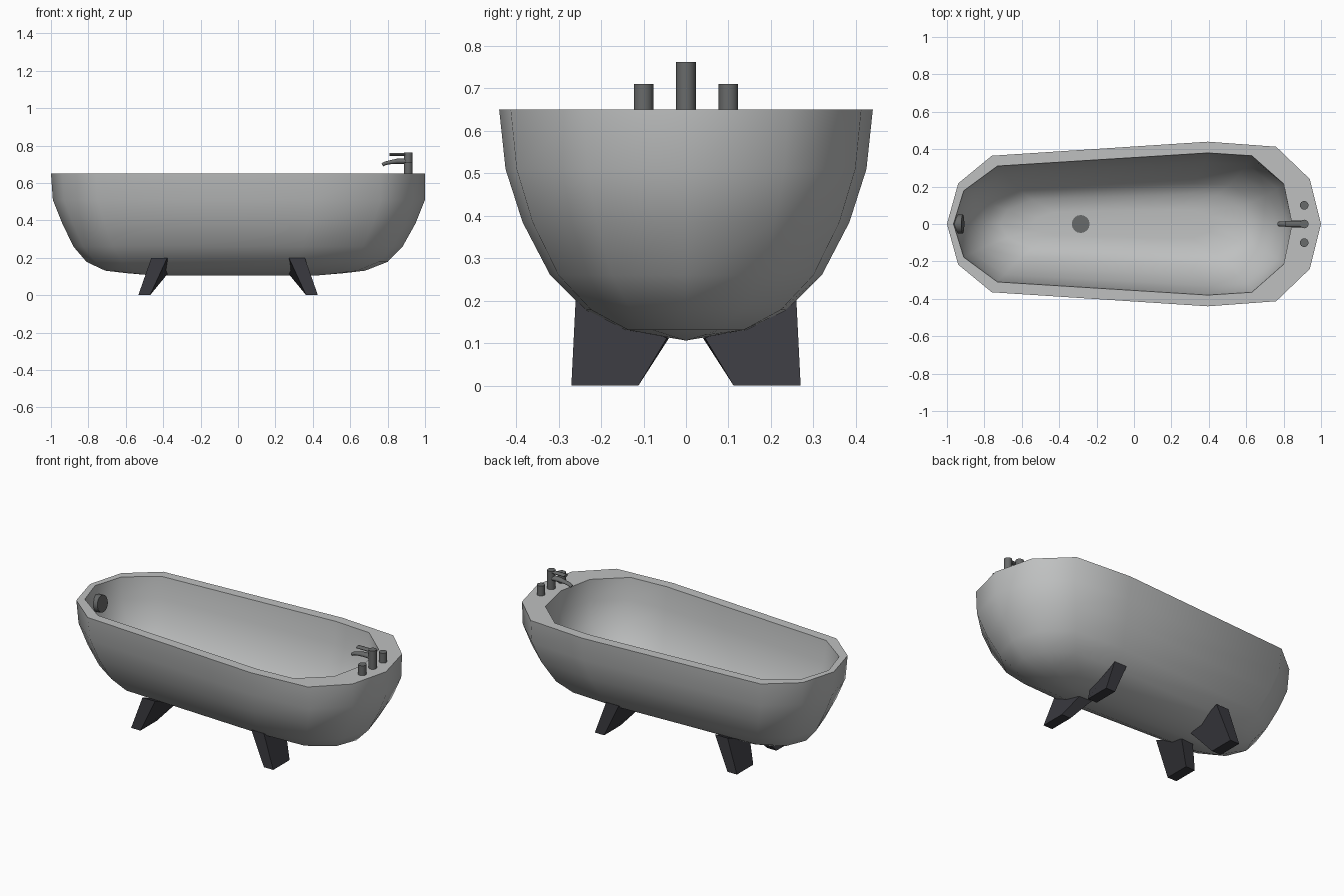
import bpy, bmesh, math
from mathutils import Vector

if "Cube" in bpy.data.objects:
    bpy.data.objects.remove(bpy.data.objects["Cube"])


def material(name, col):
    m = bpy.data.materials.new(name)
    m.diffuse_color = (*col, 1)
    m.use_nodes = True
    m.node_tree.nodes["Principled BSDF"].inputs["Base Color"].default_value = m.diffuse_color
    return m


ENAMEL = material("grey enamel", (0.52, 0.53, 0.53))
METAL = material("dark metal", (0.14, 0.145, 0.145))
IRON = material("black iron", (0.04, 0.04, 0.048))


def finish(bm, name, mat, angle=50):
    bmesh.ops.remove_doubles(bm, verts=bm.verts, dist=1e-4)
    bmesh.ops.recalc_face_normals(bm, faces=bm.faces)
    me = bpy.data.meshes.new(name)
    bm.to_mesh(me)
    bm.free()
    ob = bpy.data.objects.new(name, me)
    bpy.context.collection.objects.link(ob)
    me.materials.append(mat)
    bpy.ops.object.select_all(action='DESELECT')
    ob.select_set(True)
    bpy.context.view_layer.objects.active = ob
    if angle:
        bpy.ops.object.shade_smooth_by_angle(angle=math.radians(angle))
    return ob


def loft(bm, rings, cap=True):
    vr = [[bm.verts.new(p) for p in r] for r in rings]
    n = len(vr[0])
    for a, b in zip(vr, vr[1:]):
        for i in range(n):
            j = (i + 1) % n
            bm.faces.new((a[i], a[j], b[j], b[i]))
    if cap:
        bm.faces.new(vr[0])
    bm.faces.new(vr[-1])
    return vr


def outline(half):
    # half outline from right tip to left tip, mirrored in y
    return half + [(x, -y) for x, y in half[-2:0:-1]]


OUTER = outline([(1, 0), (0.94, 0.24), (0.76, 0.413), (0.395, 0.44),
                 (-0.76, 0.365), (-0.94, 0.217), (-1, 0)])
INNER = outline([(0.845, 0), (0.80, 0.215), (0.63, 0.365), (0.395, 0.38),
                 (-0.73, 0.31), (-0.91, 0.178), (-0.965, 0)])


def ring(shape, z, y_scale, left, right):
    # pull the ends of the outline in and narrow it
    x1, x0 = shape[0][0], shape[6][0]
    k = (x1 - right - x0 - left) / (x1 - x0)
    return [(x0 + left + (x - x0) * k, y * y_scale, z) for x, y in shape]


# tub shell: outside from the keel up, over the rim, down the inside
outside = [(0.118, 0.16, 0.40, 0.43), (0.131, 0.33, 0.29, 0.32),
           (0.178, 0.54, 0.19, 0.20), (0.26, 0.727, 0.12, 0.12),
           (0.385, 0.875, 0.06, 0.05), (0.51, 0.966, 0.01, 0.0), (0.65, 1, 0, 0)]
inside = [(0.65, 1, 0, 0), (0.52, 0.96, 0.01, 0.0), (0.40, 0.87, 0.05, 0.035),
          (0.30, 0.73, 0.10, 0.09), (0.22, 0.57, 0.17, 0.16), (0.175, 0.42, 0.25, 0.25),
          (0.165, 0.2, 0.42, 0.42)]
bm = bmesh.new()
vr = loft(bm, [ring(OUTER, *r) for r in outside] + [ring(INNER, *r) for r in inside], cap=False)
# keel line under the tub
keel = [bm.verts.new((x, 0, 0.106)) for x in (0.43, -0.46)]
first = vr[0]
for i in range(12):
    j = (i + 1) % 12
    a, b = keel[0 if i < 3 or i > 9 else 1], keel[0 if j < 4 or j > 8 else 1]
    a = keel[0] if (i <= 3 or i >= 9) else keel[1]
    b = keel[0] if (j <= 3 or j >= 9) else keel[1]
    bm.faces.new((first[j], first[i], a) if a is b else (first[j], first[i], a, b))
finish(bm, "tub", ENAMEL)

# four splayed legs, mirrored about the middle of the tub
CX = -0.053
for sx, ex in ((-1, "left"), (1, "right")):
    for sy, ey in ((-1, "front"), (1, "back")):
        bottom = [(0.417, 0.112, 0), (0.48, 0.112, 0), (0.48, 0.27, 0), (0.417, 0.27, 0)]
        top = [(0.325, 0.04, 0.112), (0.41, 0.045, 0.112), (0.41, 0.26, 0.2), (0.325, 0.26, 0.2)]
        bm = bmesh.new()
        loft(bm, [[(CX + sx * x, sy * y, z) for x, y, z in r] for r in (bottom, top)])
        finish(bm, f"{ey}_{ex}_leg", IRON, None)


def tube(name, pts, radii, sides=16, flat=1.0):
    # round tube along a path lying in the xz plane
    bm = bmesh.new()
    pts = [Vector(p) for p in pts]
    rings = []
    for i, p in enumerate(pts):
        t = (pts[min(i + 1, len(pts) - 1)] - pts[max(i - 1, 0)]).normalized()
        u = Vector((0, 1, 0))
        w = t.cross(u)
        rings.append([p + radii[i] * (math.cos(a) * u + flat * math.sin(a) * w)
                      for a in (2 * math.pi * k / sides for k in range(sides))])
    loft(bm, rings)
    return finish(bm, name, METAL, 40)


# taps on the wide rim
for y, top, name in ((-0.1, 0.71, "front_tap"), (0.1, 0.71, "back_tap"), (0, 0.762, "tap_post")):
    tube(name, [(0.91, y, 0.645), (0.91, y, top)], [0.023, 0.023])
tube("spout", [(0.91, 0, 0.716), (0.85, 0, 0.716), (0.81, 0, 0.71), (0.785, 0, 0.704), (0.772, 0, 0.696)],
     [0.02, 0.018, 0.014, 0.013, 0.012], 12, 0.75)
tube("lever", [(0.91, 0, 0.752), (0.81, 0, 0.752)], [0.017, 0.017], 12, 0.45)

# drain and overflow
tube("drain", [(-0.285, 0, 0.15), (-0.285, 0, 0.171)], [0.048, 0.048])
tube("overflow", [(-0.965, 0, 0.545), (-0.915, 0, 0.553)], [0.05, 0.05])
